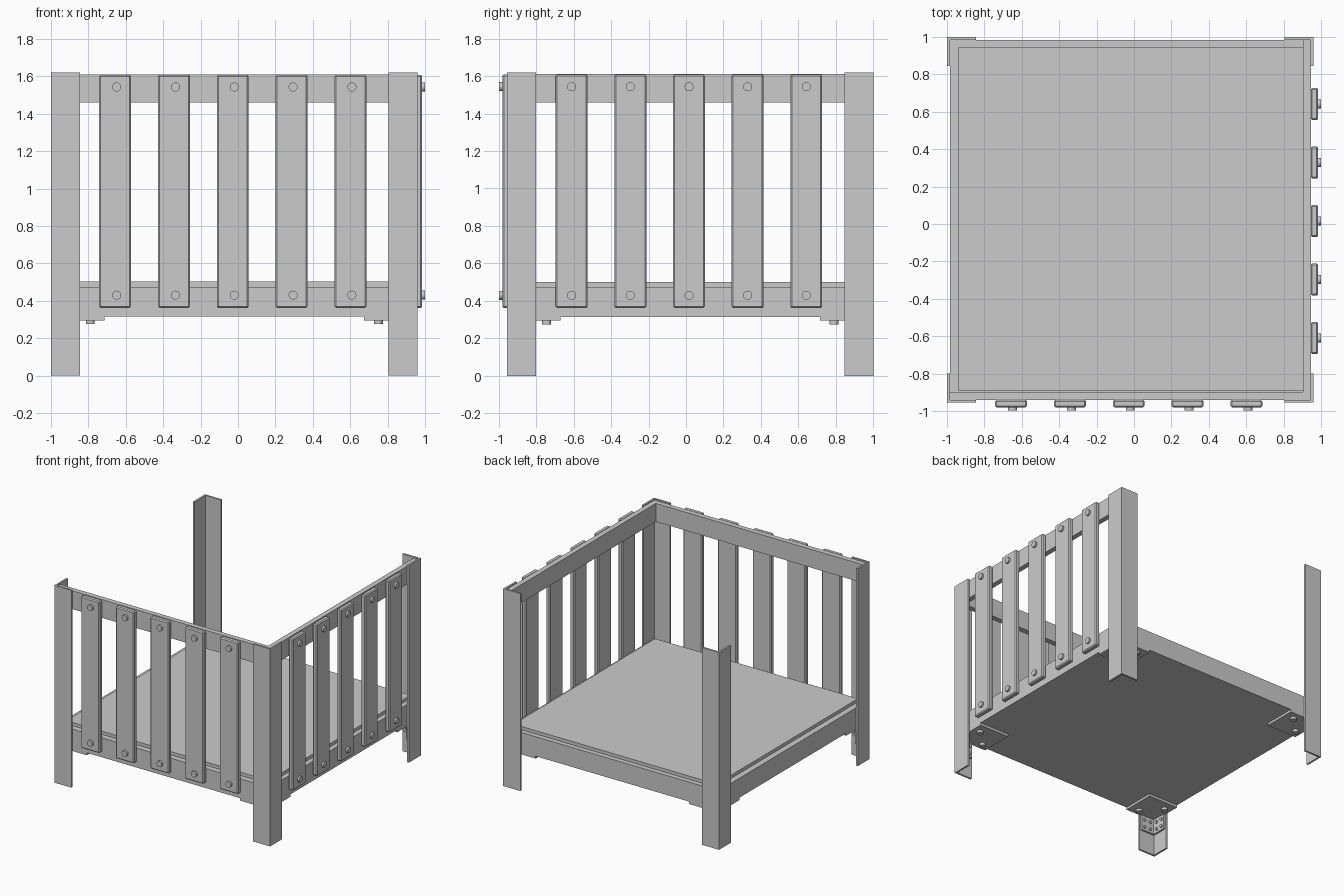
import bpy, bmesh
from mathutils import Vector

if "Cube" in bpy.data.objects:
    bpy.data.objects.remove(bpy.data.objects["Cube"])

# outer faces of the corner posts
X0, X1, Y0, Y1 = -1.0, 0.96, -0.955, 1.0
T = 0.015                                   # sheet thickness of the posts


def add(name, bm):
    bmesh.ops.recalc_face_normals(bm, faces=bm.faces)
    me = bpy.data.meshes.new(name)
    bm.to_mesh(me)
    bm.free()
    ob = bpy.data.objects.new(name, me)
    bpy.context.collection.objects.link(ob)
    return ob


def prism(name, pts, z0, z1):
    bm = bmesh.new()
    face = bm.faces.new([bm.verts.new((x, y, z0)) for x, y in pts])
    top = bmesh.ops.extrude_face_region(bm, geom=[face])
    verts = [g for g in top["geom"] if isinstance(g, bmesh.types.BMVert)]
    bmesh.ops.translate(bm, verts=verts, vec=(0, 0, z1 - z0))
    return add(name, bm)


def box(name, xs, ys, zs, bevel=0):
    a, b = sorted(xs)
    c, d = sorted(ys)
    ob = prism(name, [(a, c), (b, c), (b, d), (a, d)], *zs)
    if bevel:
        m = ob.modifiers.new("bevel", "BEVEL")
        m.width, m.segments = bevel, 1
    return ob


def bolt(name, start, direction, length, r):
    d = Vector(direction)
    bm = bmesh.new()
    bmesh.ops.create_cone(bm, cap_ends=True, segments=20, radius1=r, radius2=r, depth=length)
    rot = d.to_track_quat("Z", "Y").to_matrix().to_4x4()
    bm.transform(rot)
    bmesh.ops.translate(bm, verts=bm.verts, vec=Vector(start) + d * length / 2)
    for f in bm.faces:
        f.smooth = len(f.verts) == 4
    for e in bm.edges:
        e.smooth = all(f.smooth for f in e.link_faces)
    return add(name, bm)


def corner_shape(cx, cy, sx, sy, w, t):
    """L-shaped outline growing inwards from an outer corner."""
    p = [(0, 0), (w, 0), (w, t), (t, t), (t, w), (0, w)]
    return [(cx + sx * u, cy + sy * v) for u, v in p]


# platform: base box and slightly inset deck
xi0, xi1, yi0, yi1 = X0 + T, X1 - T, Y0 + T, Y1 - T
box("platform_base", (xi0, xi1), (yi0, yi1), (0.315, 0.475))
box("platform_deck", (-0.937, 0.905), (-0.892, 0.945), (0.475, 0.502))

# top rail along front and right side
prism("top_rail", [(xi0, yi0), (xi1, yi0), (xi1, yi1), (xi1 - 0.042, yi1),
                   (xi1 - 0.042, yi0 + 0.042), (xi0, yi0 + 0.042)], 1.46, 1.61)

# corner posts with mounting brackets
for cx, sx, xn in ((X0, 1, "left"), (X1, -1, "right")):
    for cy, sy, yn in ((Y0, 1, "front"), (Y1, -1, "back")):
        tag = f"{yn}_{xn}"
        prism(f"{tag}_post", corner_shape(cx, cy, sx, sy, 0.155, T), 0, 1.62)
        ix, iy = cx + sx * T, cy + sy * T
        box(f"{tag}_bracket_plate", (ix, cx + sx * 0.285), (iy, cy + sy * 0.285), (0.295, 0.315))
        prism(f"{tag}_bracket_flange", corner_shape(ix, iy, sx, sy, 0.13, 0.015), 0.17, 0.295)
        for a, b in ((0.21, 0.075), (0.075, 0.21)):
            bolt(f"{tag}_plate_bolt", (cx + sx * a, cy + sy * b, 0.295), (0, 0, -1), 0.02, 0.024)
        for z in (0.2, 0.26):
            for w in (0.065, 0.12):
                bolt(f"{tag}_flange_bolt", (cx + sx * w, iy + sy * 0.015, z), (0, sy, 0), 0.01, 0.012)
                bolt(f"{tag}_flange_bolt", (ix + sx * 0.015, cy + sy * w, z), (sx, 0, 0), 0.01, 0.012)

# slats with bolt heads on front and right side
for i in range(5):
    x = -0.657 + i * 0.3145
    y = -0.61 + i * 0.3130
    box("front_slat", (x - 0.085, x + 0.085), (yi0, yi0 - 0.04), (0.362, 1.608), 0.008)
    box("right_slat", (xi1, xi1 + 0.04), (y - 0.085, y + 0.085), (0.362, 1.608), 0.008)
    for z in (0.43, 1.543):
        bolt("front_slat_bolt", (x + 0.008, yi0 - 0.04, z), (0, -1, 0), 0.017, 0.024)
        bolt("right_slat_bolt", (xi1 + 0.04, y, z), (1, 0, 0), 0.015, 0.024)
